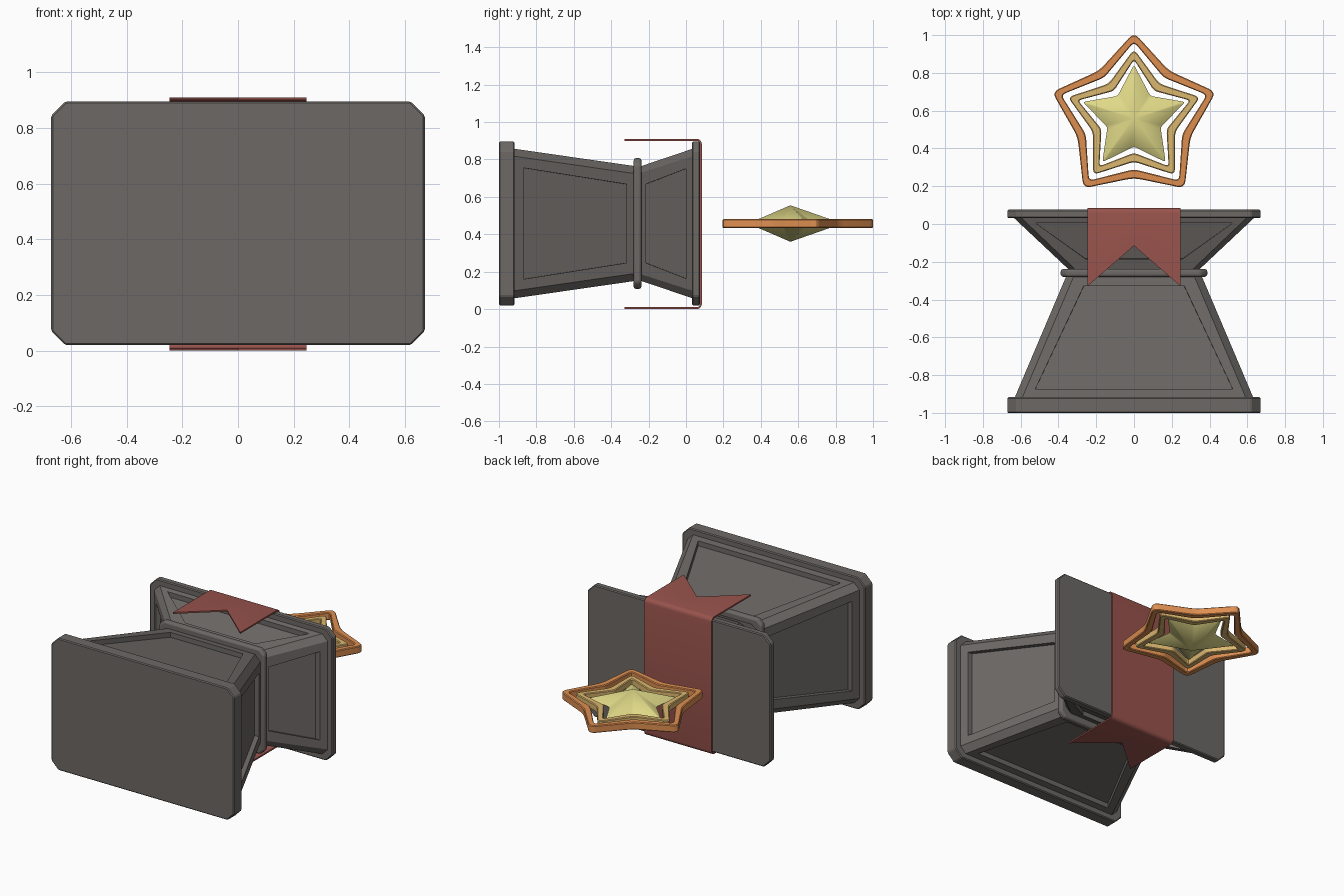
import bpy, bmesh, math
from mathutils import Vector

if "Cube" in bpy.data.objects:
    bpy.data.objects.remove(bpy.data.objects["Cube"])

ZC = 0.4575      # height of the pedestal's lying axis
STAR_Y = 0.558   # centre of the star emblem


def material(name, rgb):
    m = bpy.data.materials.new(name)
    lin = [((c / 255 + 0.055) / 1.055) ** 2.4 for c in rgb]
    m.diffuse_color = (*lin, 1)
    m.use_nodes = True
    m.node_tree.nodes["Principled BSDF"].inputs["Base Color"].default_value = m.diffuse_color
    return m


STONE = material("dark stone", (108, 104, 101))
CLOTH = material("red cloth", (152, 83, 76))
ORANGE = material("orange bronze", (222, 143, 81))
TAN = material("tan gold", (219, 183, 111))
YELLOW = material("pale gold", (224, 217, 136))


def finish(bm, name, mat, bevel=0, segments=1, smooth=None):
    bmesh.ops.recalc_face_normals(bm, faces=bm.faces)
    me = bpy.data.meshes.new(name)
    bm.to_mesh(me)
    bm.free()
    me.materials.append(mat)
    ob = bpy.data.objects.new(name, me)
    bpy.context.collection.objects.link(ob)
    if bevel:
        mod = ob.modifiers.new("soft edges", 'BEVEL')
        mod.width, mod.segments = bevel, segments
        mod.limit_method, mod.angle_limit = 'ANGLE', math.radians(35)
    if smooth:
        bpy.context.view_layer.objects.active = ob
        ob.select_set(True)
        bpy.ops.object.shade_smooth_by_angle(angle=math.radians(smooth))
        ob.select_set(False)
    return ob


def section(y, hx, hz, c):
    """Rectangle with cut corners, standing across the y axis."""
    pts = [(hx, hz - c), (hx - c, hz), (c - hx, hz), (-hx, hz - c),
           (-hx, c - hz), (c - hx, -hz), (hx - c, -hz), (hx, c - hz)]
    return [Vector((x, y, ZC + z)) for x, z in pts]


def loft(loops, closed=False):
    """Skin a list of loops; cap the ends, or join last to first."""
    bm = bmesh.new()
    rows = [[bm.verts.new(p) for p in loop] for loop in loops]
    n = len(rows[0])
    sides = []
    for a, b in zip(rows, rows[1:] + ([rows[0]] if closed else [])):
        for i in range(n):
            j = (i + 1) % n
            sides.append(bm.faces.new((a[i], a[j], b[j], b[i])))
    if not closed:
        bm.faces.new(rows[0])
        bm.faces.new(rows[-1])
    bmesh.ops.recalc_face_normals(bm, faces=bm.faces)
    return bm, sides


# Plates at both ends and the collar round the waist
for name, y0, y1, hx, hz, c, bev, seg in (
        ("base_plate", -1.0, -0.917, 0.671, 0.4375, 0.05, 0.006, 1),
        ("top_plate", 0.032, 0.076, 0.671, 0.4375, 0.05, 0.006, 1),
        ("waist_collar", -0.28, -0.238, 0.388, 0.35, 0.035, 0.014, 3)):
    bm, _ = loft([section(y0, hx, hz, c), section(y1, hx, hz, c)])
    finish(bm, name, STONE, bev, seg, 30 if seg > 1 else None)

# Tapered bodies with a panel sunk straight in on each of the four broad sides
DEPTH = 0.032
for name, a, b, margin in (
        ("lower_body", (-0.92, 0.632, 0.400, 0.04), (-0.26, 0.352, 0.305, 0.04), 0.083),
        ("upper_body", (-0.26, 0.325, 0.30, 0.035), (0.036, 0.64, 0.400, 0.04), 0.086)):
    bm, sides = loft([section(*a), section(*b)])
    broad = [f for i, f in enumerate(sides) if i % 2 == 1 or f.calc_area() > 0.12]
    bmesh.ops.inset_individual(bm, faces=broad, thickness=margin)
    bmesh.ops.inset_individual(bm, faces=broad, thickness=0.001)
    for f in broad:
        n = f.normal
        sink = Vector((math.copysign(DEPTH, n.x), 0, 0)) if abs(n.x) > abs(n.z) \
            else Vector((0, 0, math.copysign(DEPTH, n.z)))
        for v in f.verts:
            v.co -= sink
    finish(bm, name, STONE)

# Cloth banner folded over the top plate, with swallow-tail ends
W, TAIL, NOTCH, R, T = 0.247, -0.33, -0.115, 0.028, 0.010
Z0, Z1, YB = 0.0, 0.91, 0.085


def banner_path(off):
    """Upper fold, back drop and lower fold as (y, z), moved inwards by off."""
    pts = []
    for zc, start in ((Z1 - R, 90), (Z0 + R, 0)):
        for k in range(5):
            t = math.radians(start - 90 * k / 4)
            pts.append((YB - R + (R - off) * math.cos(t), zc + (R - off) * math.sin(t)))
    return [(None, Z1 - off)] + pts + [(None, Z0 + off)]


bm = bmesh.new()
grid = []
for off in (0, T):
    rows = []
    for y, z in banner_path(off):
        rows.append([bm.verts.new((x, y if y is not None else (TAIL if x else NOTCH), z))
                     for x in (-W, 0, W)])
    grid.append(rows)
outer, inner = grid
last = len(outer) - 1
for i in range(last):
    for g in grid:
        for k in (0, 1):
            bm.faces.new((g[i][k], g[i][k + 1], g[i + 1][k + 1], g[i + 1][k]))
    for k in (0, 2):
        bm.faces.new((outer[i][k], outer[i + 1][k], inner[i + 1][k], inner[i][k]))
for i in (0, last):
    for k in (0, 1):
        bm.faces.new((outer[i][k], outer[i][k + 1], inner[i][k + 1], inner[i][k]))
finish(bm, "banner", CLOTH, smooth=30)


# Star emblem
def star(r_tip, r_dip, cut, steps=4):
    """Five-pointed outline in (x, y) with rounded corners."""
    raw = []
    for i in range(10):
        t = math.radians(90 + 36 * i)
        r = r_dip if i % 2 else r_tip
        raw.append(Vector((r * math.cos(t), STAR_Y + r * math.sin(t))))
    pts = []
    for i, p in enumerate(raw):
        a = p + (raw[i - 1] - p).normalized() * cut
        b = p + (raw[(i + 1) % 10] - p).normalized() * cut
        for k in range(steps + 1):
            t = k / steps
            pts.append(a * (1 - t) ** 2 + p * 2 * t * (1 - t) + b * t * t)
    return pts


def star_ring(name, mat, out, inn, z0, z1, cut):
    lo, li = star(*out, cut), star(*inn, cut * 0.7)
    e = 0.12   # share of the wall taken by the softened edge
    h = (z1 - z0) * 0.1
    mix = lambda f: [p.lerp(q, f) for p, q in zip(lo, li)]
    loops = [(mix(0), z0 + h), (mix(0), z1 - h), (mix(e), z1), (mix(1 - e), z1),
             (mix(1), z1 - h), (mix(1), z0 + h), (mix(1 - e), z0), (mix(e), z0)]
    bm, _ = loft([[Vector((p.x, p.y, z)) for p in l] for l, z in loops], closed=True)
    finish(bm, name, mat, smooth=30)


star_ring("outer_star_ring", ORANGE, (0.456, 0.314), (0.406, 0.268), 0.433, 0.482, 0.04)
star_ring("middle_star_ring", TAN, (0.368, 0.228), (0.312, 0.181), 0.435, 0.48, 0.03)

# Centre star with blunt tips, peaked above and below
bm = bmesh.new()
rim = [bm.verts.new((p.x, p.y, ZC)) for p in star(0.285, 0.148, 0.014, 2)]
for z in (0.36, 0.555):
    peak = bm.verts.new((0, STAR_Y, z))
    for i in range(len(rim)):
        bm.faces.new((rim[i], rim[(i + 1) % len(rim)], peak))
finish(bm, "centre_star", YELLOW, smooth=50)
